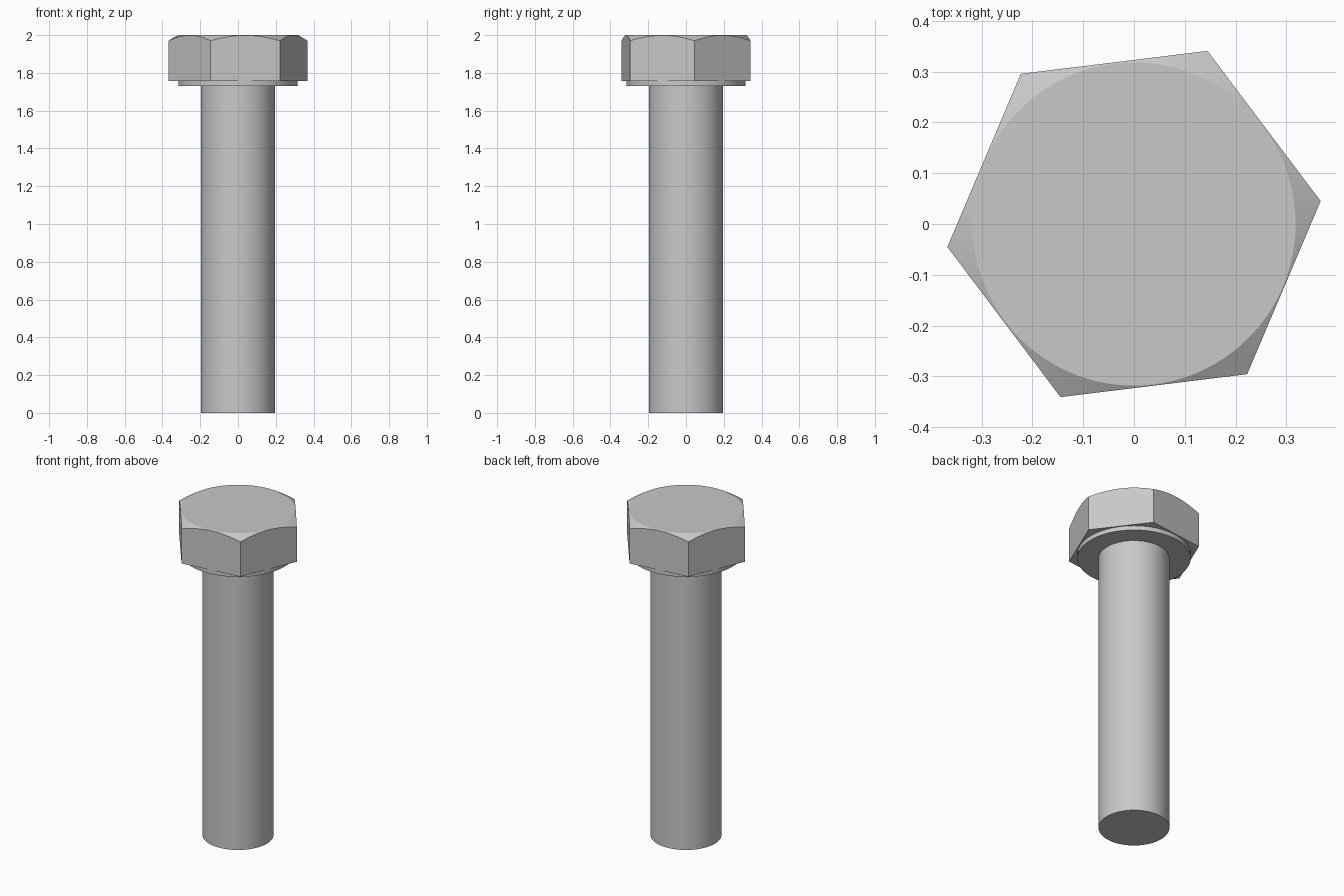
import bpy
import bmesh
from math import cos, sin, tan, pi, radians
from mathutils import Vector

cube = bpy.data.objects.get("Cube")
if cube:
    bpy.data.objects.remove(cube)

steel = bpy.data.materials.new("grey steel")
steel.use_nodes = True
steel.diffuse_color = (0.58, 0.58, 0.58, 1)
steel.node_tree.nodes["Principled BSDF"].inputs["Base Color"].default_value = steel.diffuse_color


def finish(obj, name):
    obj.name = name
    obj.data.materials.append(steel)
    bpy.ops.object.select_all(action="DESELECT")
    obj.select_set(True)
    bpy.context.view_layer.objects.active = obj
    bpy.ops.object.shade_smooth_by_angle(angle=radians(20))


def cylinder(name, radius, bottom, top):
    bpy.ops.mesh.primitive_cylinder_add(vertices=72, radius=radius, depth=top - bottom,
                                        location=(0, 0, (bottom + top) / 2))
    finish(bpy.context.object, name)


def hex_head(name, corner_radius, circle_radius, bottom, top, turn, steps=16):
    """Hexagonal prism whose top corners are cut by a 30 degree cone."""
    bm = bmesh.new()
    corners = [Vector((cos(turn + i * pi / 3), sin(turn + i * pi / 3), 0)) * corner_radius
               for i in range(6)]
    base = [bm.verts.new((c.x, c.y, bottom)) for c in corners]
    rim, circle = [], []
    for i in range(6):
        for s in range(steps):
            p = corners[i].lerp(corners[(i + 1) % 6], s / steps)
            drop = (p.length - circle_radius) * tan(radians(30))
            rim.append(bm.verts.new((p.x, p.y, top - drop)))
            q = p.normalized() * circle_radius
            circle.append(bm.verts.new((q.x, q.y, top)))
    n = len(rim)
    bm.faces.new(circle)
    bm.faces.new(base[::-1])
    # Conical chamfer
    for i in range(n):
        j = (i + 1) % n
        bm.faces.new((rim[i], rim[j], circle[j], circle[i]))
    # Six flats with arched upper edges
    for i in range(6):
        arch = [rim[(i * steps + s) % n] for s in range(steps + 1)]
        bm.faces.new([base[i], base[(i + 1) % 6]] + arch[::-1])
    bmesh.ops.recalc_face_normals(bm, faces=bm.faces)
    mesh = bpy.data.meshes.new(name)
    bm.to_mesh(mesh)
    bm.free()
    obj = bpy.data.objects.new(name, mesh)
    bpy.context.collection.objects.link(obj)
    finish(obj, name)


cylinder("shank", 0.197, 0, 1.745)
cylinder("washer_face", 0.315, 1.73, 1.77)
hex_head("hex_head", 0.37, 0.318, 1.757, 2.0, radians(7))
